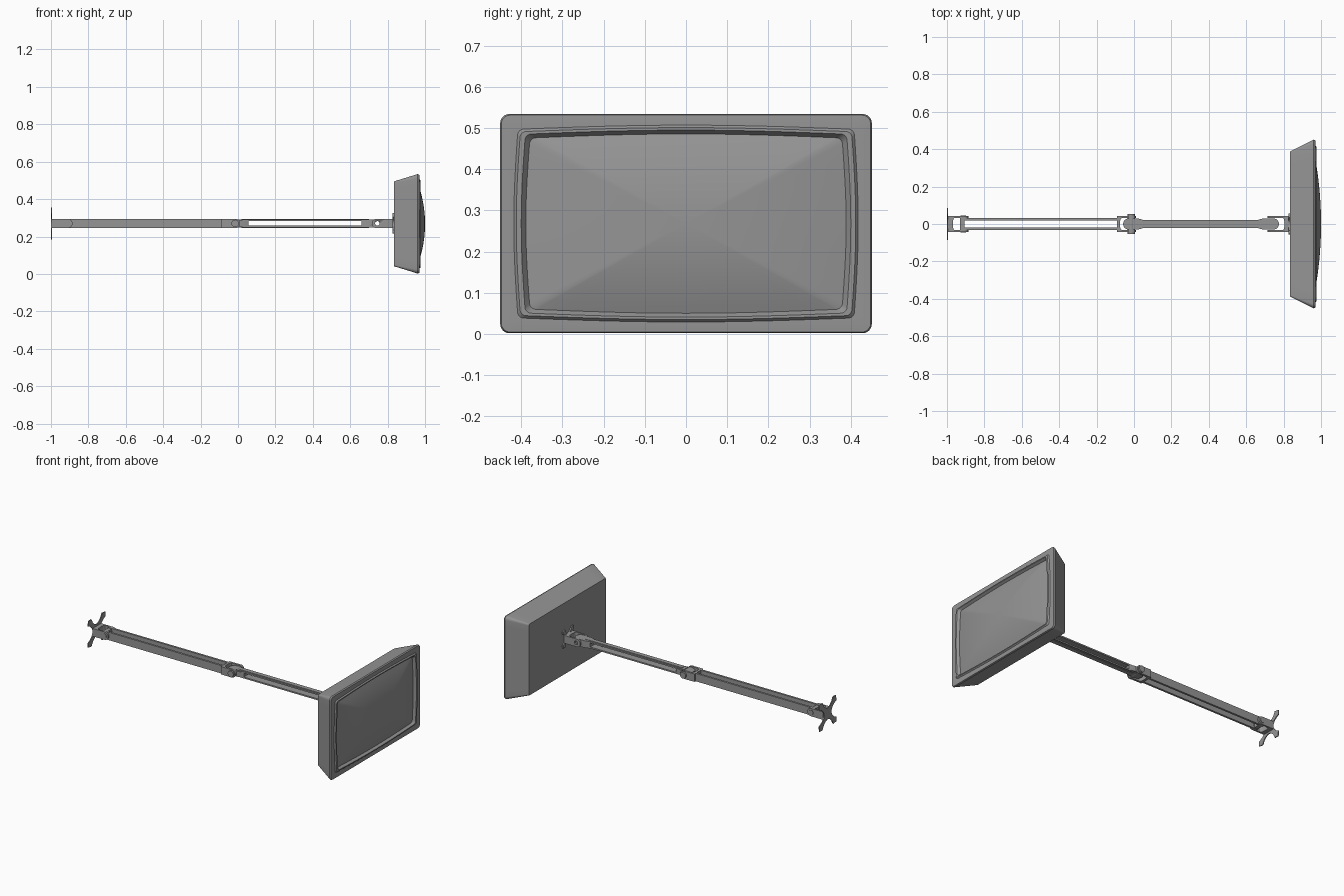
import bpy, bmesh, math
from mathutils import Vector

if "Cube" in bpy.data.objects:
    bpy.data.objects.remove(bpy.data.objects["Cube"], do_unlink=True)

grey = bpy.data.materials.new("plain grey")
grey.use_nodes = True
grey.diffuse_color = (0.3, 0.3, 0.3, 1)
grey.node_tree.nodes["Principled BSDF"].inputs["Base Color"].default_value = (0.3, 0.3, 0.3, 1)

ZC = 0.27       # height of the arm axis
HALF = 0.025    # half height of the arm


def finish(name, bm):
    bmesh.ops.recalc_face_normals(bm, faces=bm.faces)
    mesh = bpy.data.meshes.new(name)
    bm.to_mesh(mesh)
    bm.free()
    ob = bpy.data.objects.new(name, mesh)
    bpy.context.collection.objects.link(ob)
    mesh.materials.append(grey)
    bpy.ops.object.select_all(action='DESELECT')
    ob.select_set(True)
    bpy.context.view_layer.objects.active = ob
    bpy.ops.object.shade_smooth_by_angle(angle=math.radians(32))
    return ob


def prism(name, outline, axis, lo, hi):
    """Extrude a 2D outline along an axis; the outline uses the other two axes in order."""
    bm = bmesh.new()

    def place(p, d):
        c = list(p)
        c.insert("xyz".index(axis), d)
        return bm.verts.new(c)
    a = [place(p, lo) for p in outline]
    b = [place(p, hi) for p in outline]
    bm.faces.new(a)
    bm.faces.new(b)
    for i in range(len(a)):
        j = (i + 1) % len(a)
        bm.faces.new((a[i], a[j], b[j], b[i]))
    return finish(name, bm)


def box(name, x, y, z):
    return prism(name, [(x[0], y[0]), (x[1], y[0]), (x[1], y[1]), (x[0], y[1])], "z", *z)


def arc(cx, cy, r, start, end, n=14):
    angles = [math.radians(start + (end - start) * i / n) for i in range(n + 1)]
    return [(cx + r * math.cos(t), cy + r * math.sin(t)) for t in angles]


def tongue(root, tip, centre, half, side):
    """Strip with a square root and a rounded tip; side is +1 or -1 along x."""
    pts = [(root, centre - half)] + arc(tip - side * half, centre, half, -90, 90)
    if side < 0:
        pts = [(root, centre - half)] + arc(tip + half, centre, half, 270, 90)
    return pts + [(root, centre + half)]


def drill(ob, cutter):
    m = ob.modifiers.new("pin hole", 'BOOLEAN')
    m.operation = 'DIFFERENCE'
    m.solver = 'EXACT'
    m.object = cutter


def fork(name, back, side, tip, inner=0.033, outer=0.043, web=0.035):
    """Yoke with a hollowed web and two rounded cheeks."""
    front = back + side * web
    sweep = (90, 270) if side > 0 else (90, -90)
    hollow = [(front - side * 0.02 + (p[0] - front) * 0.3 + side * 0.02, p[1])
              for p in arc(front, 0, inner, *sweep)]
    web_shape = [(back, -outer), (back, outer), (front, outer)] + hollow + [(front, -outer)]
    parts = [prism(name + "_web", web_shape, "z", ZC - HALF, ZC + HALF)]
    for s, label in ((-1, "front"), (1, "back")):
        parts.append(prism(f"{name}_{label}_cheek", tongue(front, tip, ZC, HALF, side),
                           "y", *sorted((s * inner, s * outer))))
    return parts


def mount_plate(name, x, half, thick):
    """Four-legged plate with scooped sides."""
    pts = []
    for k in range(4):
        t = math.radians(90 * k)
        scoop = [(half * (1 - 0.58 * math.cos(math.pi / 2 * u) ** 0.7), half * 0.62 * u)
                 for u in [-1 + i / 6 for i in range(13)]]
        scoop.append((half, half * 0.95))
        for a, b in scoop:
            pts.append((a * math.cos(t) - b * math.sin(t),
                        ZC + a * math.sin(t) + b * math.cos(t)))
    return prism(name, pts, "x", x, x + thick)


# Wall end: plate, yoke and pivot
mount_plate("wall_plate", -1.0, 0.086, 0.006)
fork("wall_yoke", -0.994, 1, -0.885)
for s, label in ((-1, "front"), (1, "back")):
    prism(f"wall_pivot_{label}", arc(-0.912, ZC, 0.015, 0, 345, 23), "y",
          *sorted((s * 0.018, s * 0.046)))

# First arm: two side rails joined by end blocks
for s, label in ((-1, "front"), (1, "back")):
    box(f"rear_arm_{label}_rail", (-0.93, -0.085), sorted((s * 0.02, s * 0.033)),
        (ZC - HALF, ZC + HALF))
box("rear_arm_end", (-0.93, -0.905), (-0.033, 0.033), (ZC - 0.022, ZC + 0.022))

# Elbow: yoke, hub and horizontal pin
fork("elbow_yoke", -0.09, 1, 0.012, 0.031, 0.044, 0.024)
prism("elbow_hub", tongue(0.02, -0.058, 0, 0.03, -1) + [(0.055, 0.02), (0.055, -0.02)],
      "z", ZC - 0.017, ZC + 0.017)
prism("elbow_pin", arc(-0.015, ZC, 0.02, 0, 345, 23), "y", -0.054, 0.054)

# Second arm: top and bottom rails with a raised rib
for s, label in ((-1, "bottom"), (1, "top")):
    box(f"front_arm_{label}_rail", (0.0, 0.72), (-0.021, 0.021),
        sorted((ZC + s * 0.012, ZC + s * 0.021)))
    box(f"front_arm_{label}_rib", (0.02, 0.70), (-0.012, 0.012),
        sorted((ZC + s * 0.015, ZC + s * 0.024)))

# Screen end: hub, yoke with a through hole, and plate
cutter = prism("pin_hole_cutter", arc(0.745, ZC, 0.012, 0, 345, 23), "y", -0.1, 0.1)
cutter.hide_render = True
cutter.hide_set(True)
hub = prism("screen_hub", [(0.66, -0.021)] + tongue(0.69, 0.775, 0, 0.03, 1) + [(0.66, 0.021)],
            "z", ZC - 0.022, ZC + 0.022)
for part in [hub] + fork("screen_yoke", 0.83, -1, 0.715):
    drill(part, cutter)
mount_plate("screen_plate", 0.827, 0.055, 0.01)


def ring(bm, x, hy, hz, r, bow=0.0, zc=0.268):
    """Rounded rectangle with optionally bowed sides."""
    pts = []
    corners = [(1, 1, 0), (-1, 1, 90), (-1, -1, 180), (1, -1, 270)]
    for k, (sy, sz, start) in enumerate(corners):
        pts += arc(sy * (hy - r), sz * (hz - r), r, start, start + 90, 6)
        ny, nz, nstart = corners[(k + 1) % 4]
        end = arc(ny * (hy - r), nz * (hz - r), r, nstart, nstart + 90, 6)[0]
        a, b = Vector(pts[-1]), Vector(end)
        pts += [tuple(a.lerp(b, i / 12)) for i in range(1, 12)]
    return [bm.verts.new((x, p + bow * p / hy * math.cos(math.pi / 2 * q / hz),
                          zc + q + bow * q / hz * math.cos(math.pi / 2 * p / hy)))
            for p, q in pts]


def loft(bm, rings):
    for a, b in zip(rings, rings[1:]):
        for i in range(len(a)):
            j = (i + 1) % len(a)
            bm.faces.new((a[i], a[j], b[j], b[i]))


# Screen housing: tapered shell, flat bezel, raised bowed frame and inner slope
bm = bmesh.new()
shell = [ring(bm, *spec) for spec in (
    (0.835, 0.388, 0.227, 0.008),
    (0.961, 0.451, 0.266, 0.022),
    (0.969, 0.448, 0.263, 0.020),
    (0.970, 0.435, 0.250, 0.018),
    (0.970, 0.408, 0.229, 0.014, 0.010),
    (0.977, 0.402, 0.223, 0.014, 0.010),
    (0.977, 0.390, 0.217, 0.014, 0.010),
    (0.961, 0.378, 0.207, 0.014, 0.010))]
loft(bm, shell)
bm.faces.new(shell[0])
bm.faces.new(shell[-1])
finish("screen_housing", bm)

# Domed glass
bm = bmesh.new()
dome = []
for s in [1 - i / 10 for i in range(10)]:
    dome.append(ring(bm, 0.962 + 0.038 * (1 - s * s), 0.379 * s, 0.208 * s, 0.014 * s, 0.010 * s))
loft(bm, dome)
tip = bm.verts.new((1.0, 0, 0.268))
for i in range(len(dome[-1])):
    bm.faces.new((dome[-1][i - 1], dome[-1][i], tip))
finish("screen_glass", bm)
